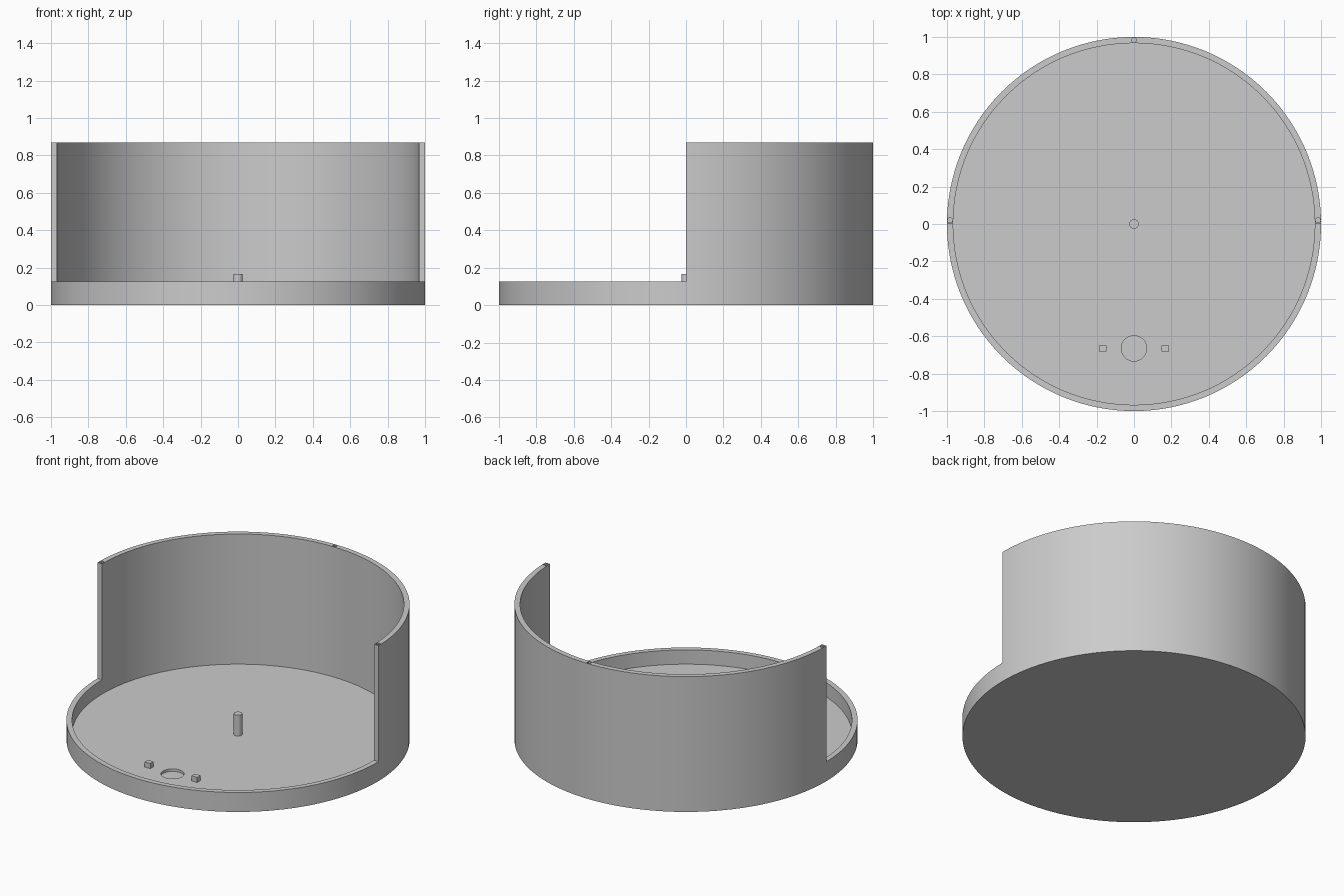
import bpy
import math

cube = bpy.data.objects.get("Cube")
if cube:
    bpy.data.objects.remove(cube, do_unlink=True)

# One plain grey for every part
grey = bpy.data.materials.new("plain grey")
grey.use_nodes = True
colour = (0.6, 0.6, 0.6, 1)
grey.diffuse_color = colour
grey.node_tree.nodes["Principled BSDF"].inputs["Base Color"].default_value = colour

WALL, FLOOR, RIM, HEIGHT = 0.033, 0.033, 0.125, 0.87
INNER = 1 - WALL
BUTTON_Y = -0.665


def finish(name):
    ob = bpy.context.object
    ob.name = ob.data.name = name
    ob.data.materials.append(grey)
    return ob


def cylinder(name, radius, z0, z1, x=0, y=0, sides=32):
    bpy.ops.mesh.primitive_cylinder_add(vertices=sides, radius=radius, depth=z1 - z0,
                                        location=(x, y, (z0 + z1) / 2))
    return finish(name)


def box(name, size, centre):
    bpy.ops.mesh.primitive_cube_add(size=1, location=centre)
    bpy.context.object.scale = size
    bpy.ops.object.transform_apply(location=False, rotation=False, scale=True)
    return finish(name)


def cut(target, cutter):
    mod = target.modifiers.new("cut", "BOOLEAN")
    mod.operation, mod.solver, mod.object = "DIFFERENCE", "EXACT", cutter
    bpy.context.view_layer.objects.active = target
    bpy.ops.object.modifier_apply(modifier=mod.name)
    bpy.data.objects.remove(cutter, do_unlink=True)


def smooth(ob):
    bpy.ops.object.select_all(action="DESELECT")
    ob.select_set(True)
    bpy.context.view_layer.objects.active = ob
    bpy.ops.object.shade_smooth_by_angle(angle=math.radians(30))


# Round tray: hollowed, with the front half lowered to a shallow rim
tray = cylinder("tray_with_back_wall", 1, 0, HEIGHT, sides=128)
cut(tray, cylinder("hollow_cutter", INNER, FLOOR, HEIGHT + 1, sides=128))
cut(tray, box("front_cutter", (3, 2, 2), (0, -1, RIM + 1)))

# Shallow round recess in the floor
cut(tray, cylinder("recess_cutter", 0.068, FLOOR / 2, 0.08, y=BUTTON_Y, sides=48))

# Small peg holes in the top of the wall
mid = 1 - WALL / 2
for x, y in ((0, mid), (mid, 0.02), (-mid, 0.02)):
    cut(tray, cylinder("peg_hole_cutter", 0.013, HEIGHT - 0.035, HEIGHT + 0.1, x, y, 12))
smooth(tray)

# Central pin
smooth(cylinder("centre_pin", 0.025, FLOOR - 0.01, 0.167))

# Pair of small blocks beside the recess
for side, x in (("left", 0.167), ("right", -0.167)):
    box(side + "_block", (0.04, 0.033, 0.043), (x, BUTTON_Y, FLOOR + 0.0115))
